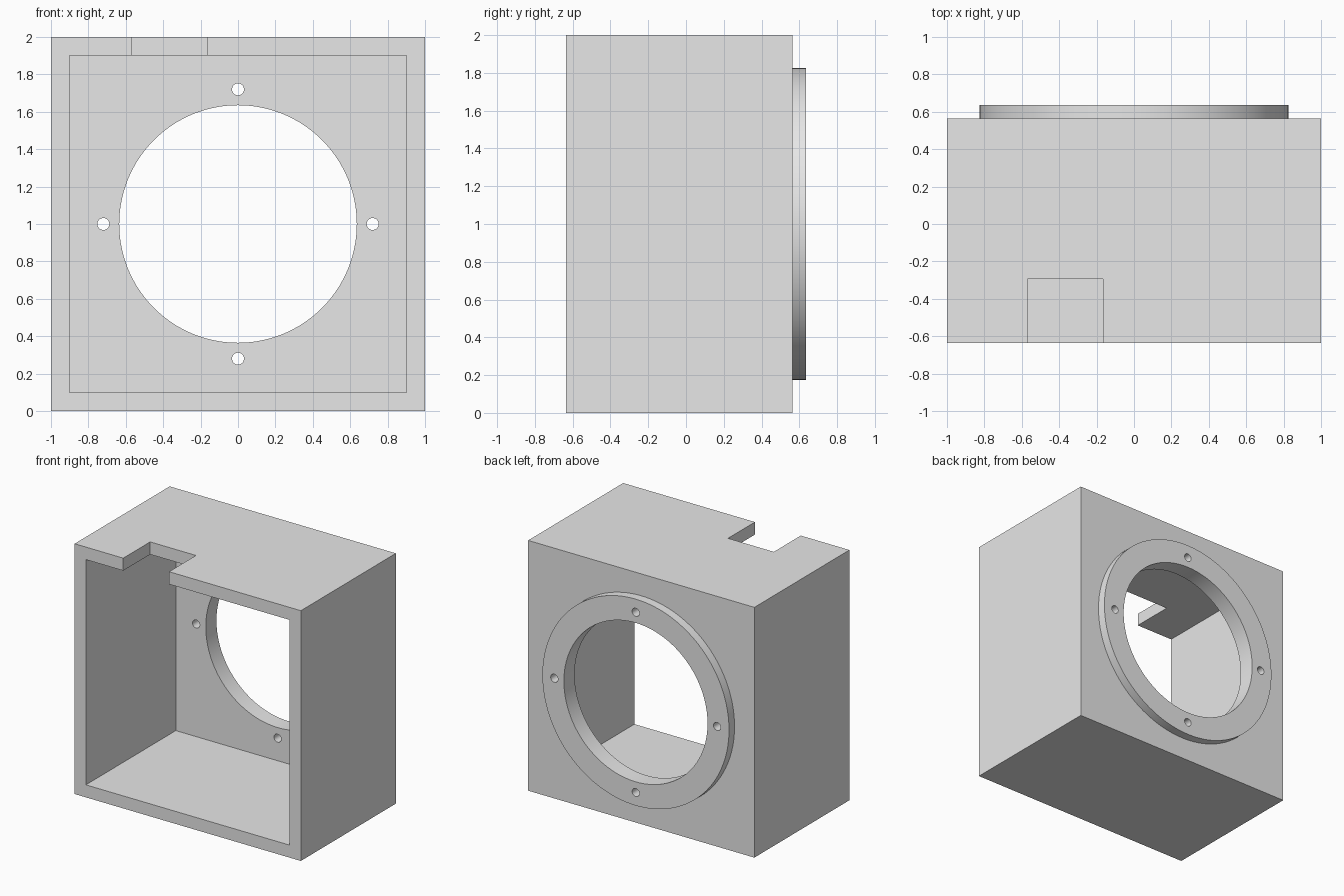
import bpy
from math import radians, sin, cos, pi

if "Cube" in bpy.data.objects:
    bpy.data.objects.remove(bpy.data.objects["Cube"], do_unlink=True)

grey = bpy.data.materials.new("light_grey")
grey.use_nodes = True
GREY = (0.8, 0.8, 0.8, 1)
grey.diffuse_color = GREY
grey.node_tree.nodes["Principled BSDF"].inputs["Base Color"].default_value = GREY

FRONT, WALL_BACK, RING_BACK = -0.635, 0.565, 0.635
PANEL_INNER = 0.5
WALL = 0.1
MID_Z = 1.0


def box(name, x, y, z):
    """Box spanning the given (low, high) ranges."""
    spans = (x, y, z)
    bpy.ops.mesh.primitive_cube_add(size=1, location=[sum(s) / 2 for s in spans])
    ob = bpy.context.object
    ob.name = name
    ob.scale = [s[1] - s[0] for s in spans]
    bpy.ops.object.transform_apply(location=True, rotation=False, scale=True)
    ob.data.materials.append(grey)
    return ob


def disc(name, radius, y, x=0, z=MID_Z, sides=128):
    """Cylinder running along y between the given (low, high) range."""
    bpy.ops.mesh.primitive_cylinder_add(
        vertices=sides, radius=radius, depth=y[1] - y[0],
        location=(x, sum(y) / 2, z), rotation=(radians(90), 0, 0))
    ob = bpy.context.object
    ob.name = name
    bpy.ops.object.transform_apply(location=True, rotation=True, scale=True)
    ob.data.materials.append(grey)
    return ob


def combine(target, tool, operation):
    """Apply a boolean and remove the tool."""
    mod = target.modifiers.new(operation.title(), "BOOLEAN")
    mod.operation = operation
    mod.solver = "EXACT"
    mod.object = tool
    bpy.context.view_layer.objects.active = target
    bpy.ops.object.modifier_apply(modifier=mod.name)
    bpy.data.objects.remove(tool, do_unlink=True)


# Open-fronted box with a thin back panel
housing = box("housing", (-1, 1), (FRONT, WALL_BACK), (0, 2))
cavity = box("cavity", (WALL - 1, 1 - WALL), (FRONT - 0.2, PANEL_INNER),
             (WALL, 2 - WALL))
combine(housing, cavity, "DIFFERENCE")

# Raised round flange on the back
flange = disc("flange", 0.825, (0.53, RING_BACK))
combine(housing, flange, "UNION")

# Large central opening
opening = disc("opening", 0.635, (0.3, 0.9))
combine(housing, opening, "DIFFERENCE")

# Four screw holes around the opening
for i in range(4):
    a = i * pi / 2
    hole = disc("screw_hole", 0.032, (0.3, 0.9),
                0.72 * cos(a), MID_Z + 0.72 * sin(a), sides=32)
    combine(housing, hole, "DIFFERENCE")

# Rectangular notch through the front edge of the top wall
notch = box("notch", (-0.57, -0.165), (FRONT - 0.2, -0.295), (1.8, 2.2))
combine(housing, notch, "DIFFERENCE")

bpy.ops.object.select_all(action="DESELECT")
housing.select_set(True)
bpy.context.view_layer.objects.active = housing
bpy.ops.object.shade_smooth_by_angle(angle=radians(30))
